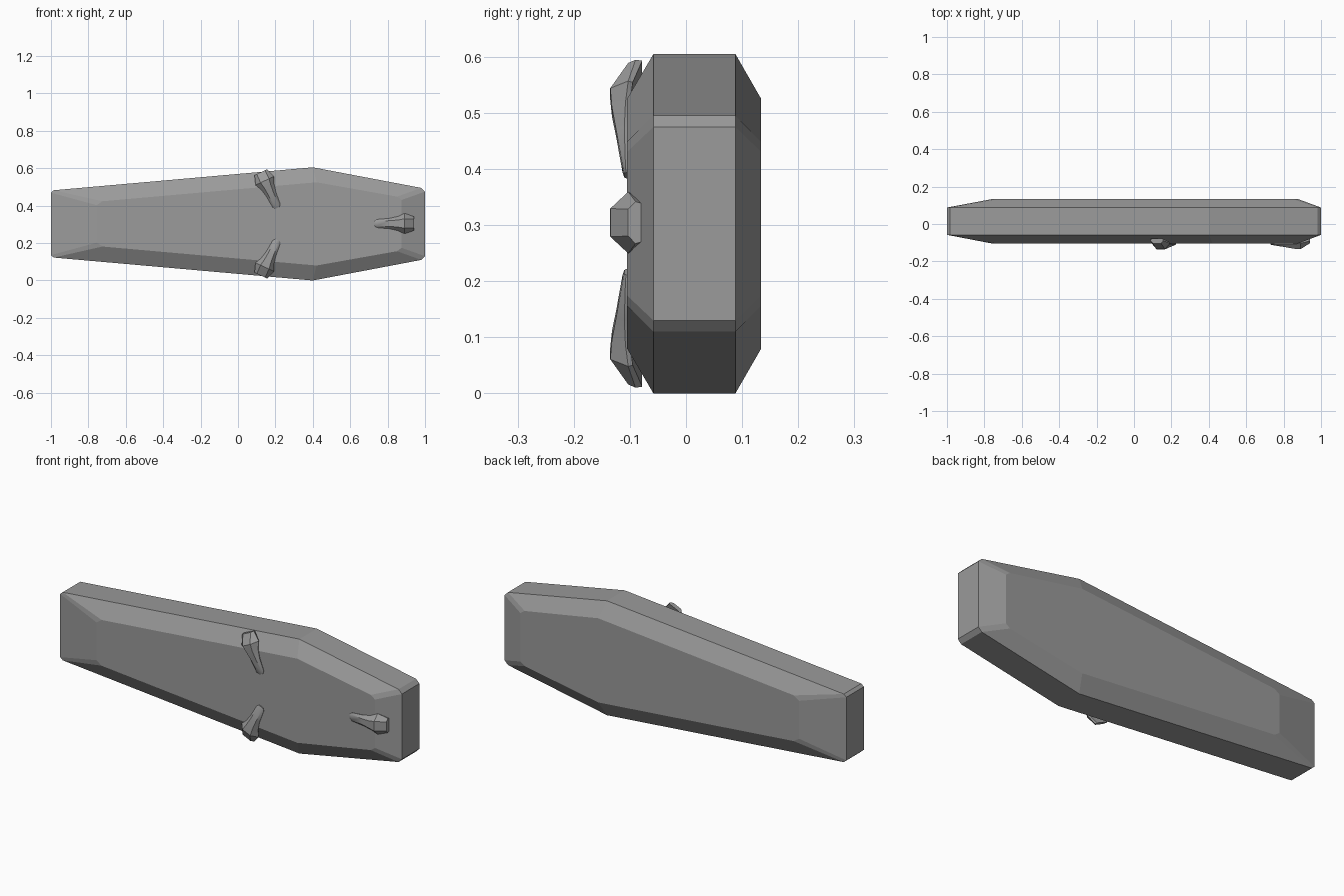
import bpy, bmesh, math
from mathutils import Vector

if "Cube" in bpy.data.objects:
    bpy.data.objects.remove(bpy.data.objects["Cube"])

MID = 0.3025  # height of the coffin's long axis

dark = bpy.data.materials.new("dark_grey")
dark.diffuse_color = (.325, .325, .325, 1)
dark.use_nodes = True
dark.node_tree.nodes["Principled BSDF"].inputs["Base Color"].default_value = dark.diffuse_color


def make_object(name, rings, smooth=None):
    """Skin a list of closed rings and cap both ends."""
    bm = bmesh.new()
    vr = [[bm.verts.new(p) for p in ring] for ring in rings]
    n = len(vr[0])
    for a, b in zip(vr, vr[1:]):
        for i in range(n):
            j = (i + 1) % n
            bm.faces.new((a[i], a[j], b[j], b[i]))
    bm.faces.new(vr[0])
    bm.faces.new(vr[-1])
    bmesh.ops.recalc_face_normals(bm, faces=bm.faces)
    me = bpy.data.meshes.new(name)
    bm.to_mesh(me)
    bm.free()
    me.materials.append(dark)
    ob = bpy.data.objects.new(name, me)
    bpy.context.collection.objects.link(ob)
    if smooth:
        bpy.ops.object.select_all(action='DESELECT')
        ob.select_set(True)
        bpy.context.view_layer.objects.active = ob
        bpy.ops.object.shade_smooth_by_angle(angle=math.radians(smooth))
    return ob


# Coffin body: upper half outlines (x, half height), mirrored below
outer = [(-1, .167), (-.985, .180), (.4, .3025), (.98, .1925), (1, .1725)]
inner = [(-.755, .100), (-.725, .121), (.42, .2225), (.85, .146), (.875, .128)]


def outline(half, y):
    top = [Vector((x, y, MID + h)) for x, h in half]
    bottom = [Vector((x, y, MID - h)) for x, h in reversed(half)]
    return top + bottom


make_object("coffin_body", [outline(inner, -.105), outline(outer, -.058),
                            outline(outer, .088), outline(inner, .134)])

# Clasps: (distance from tip, front half width, side half width,
#          front y, side y, back y)
SECTIONS = [(0, .008, .012, -.110, -.107, -.100),
            (.012, .014, .022, -.113, -.108, -.100),
            (.08, .015, .028, -.124, -.110, -.100),
            (.125, .019, .038, -.132, -.108, -.100),
            (.160, .025, .055, -.135, -.103, -.095),
            (.21, .024, .0375, -.103, -.090, -.078)]


def clasp(name, x, z, degrees):
    a = math.radians(degrees)
    along = Vector((math.cos(a), 0, math.sin(a)))
    across = Vector((-math.sin(a), 0, math.cos(a)))
    rings = []
    for u, wf, ws, yf, ys, yb in SECTIONS:
        c = Vector((x, 0, z)) + along * u
        rings.append([c + across * w + Vector((0, y, 0)) for w, y in
                      ((-wf, yf), (wf, yf), (ws, ys), (ws * .9, yb),
                       (-ws * .9, yb), (-ws, ys))])
    make_object(name, rings, 35)


clasp("head_clasp", .73, MID + .002, 0)
clasp("upper_clasp", .211, MID + .086, 115)
clasp("lower_clasp", .211, MID - .086, -115)
